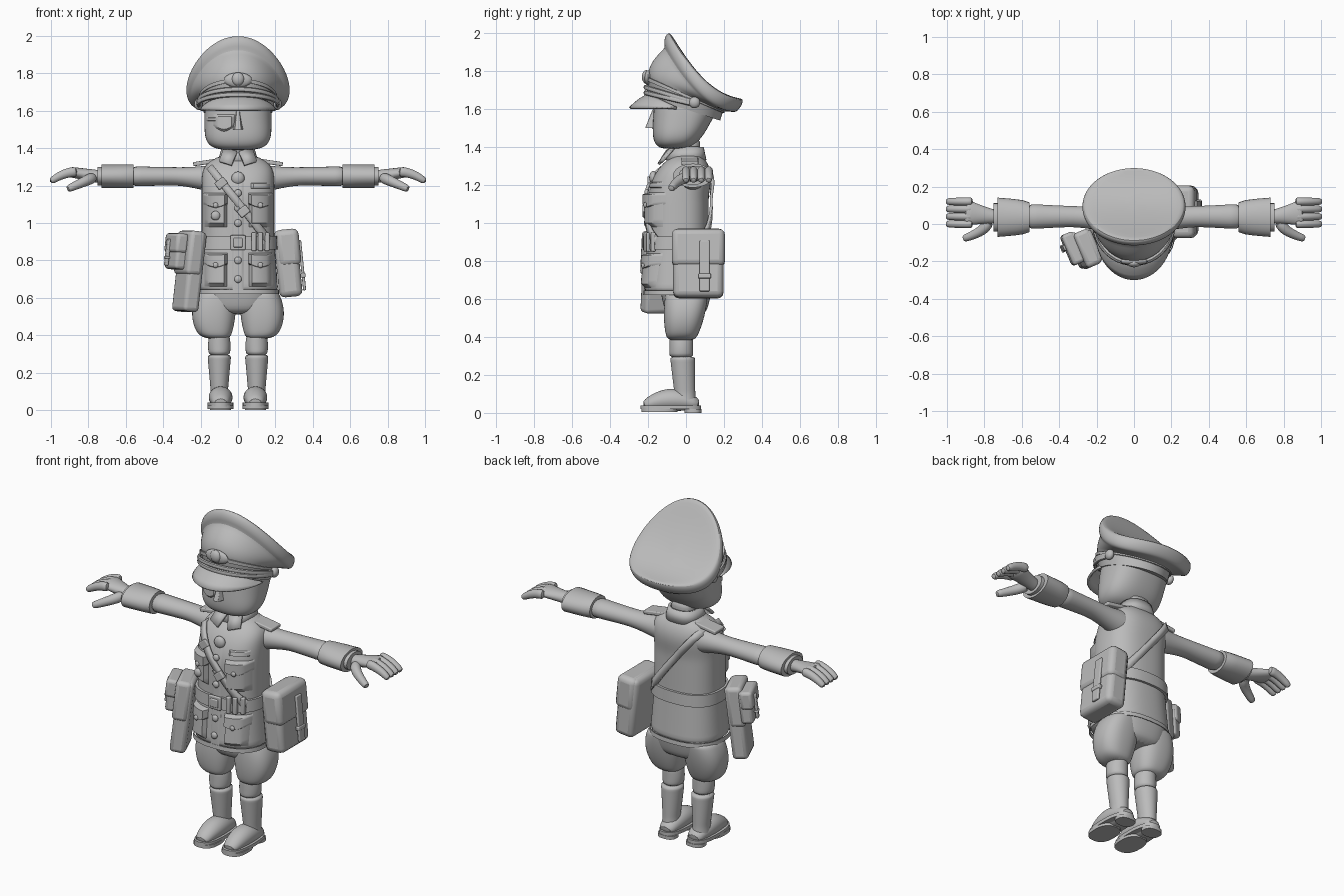
import bpy, bmesh
from math import sin, cos, pi, sqrt, copysign, radians
from mathutils import Vector, Matrix, Euler

old = bpy.data.objects.get("Cube")
if old:
    bpy.data.objects.remove(old)

grey = (0.5, 0.5, 0.5, 1)
clay = bpy.data.materials.new("plain_grey")
clay.use_nodes = True
clay.diffuse_color = grey
clay.node_tree.nodes["Principled BSDF"].inputs["Base Color"].default_value = grey


def finish(name, bm, mirror=False, smooth=False, solid=0, bevel=0):
    bmesh.ops.recalc_face_normals(bm, faces=bm.faces)
    mesh = bpy.data.meshes.new(name)
    bm.to_mesh(mesh)
    bm.free()
    mesh.materials.append(clay)
    part = bpy.data.objects.new(name, mesh)
    bpy.context.collection.objects.link(part)
    bpy.ops.object.select_all(action='DESELECT')
    part.select_set(True)
    bpy.context.view_layer.objects.active = part
    bpy.ops.object.shade_smooth_by_angle(angle=radians(40))
    if solid:
        thickness = part.modifiers.new("thickness", 'SOLIDIFY')
        thickness.thickness, thickness.offset = solid, 0
    if bevel:
        rounding = part.modifiers.new("rounding", 'BEVEL')
        rounding.width, rounding.segments = bevel, 3
    if smooth:
        part.modifiers.new("smoothing", 'SUBSURF').levels = 1
    if mirror:
        part.modifiers.new("mirror", 'MIRROR')


def loft(name, rings, caps=True, closed=True, **options):
    bm = bmesh.new()
    rows = [[bm.verts.new(point) for point in ring] for ring in rings]
    count = len(rows[0])
    for below, above in zip(rows, rows[1:]):
        for i in range(count if closed else count - 1):
            j = (i + 1) % count
            bm.faces.new((below[i], below[j], above[j], above[i]))
    if caps and closed:
        bm.faces.new(rows[0])
        bm.faces.new(rows[-1])
    finish(name, bm, **options)


def steps(count, start=0, end=1):
    return [start + (end - start) * i / (count - 1) for i in range(count)]


def power(value, exponent):
    return copysign(abs(value) ** exponent, value)


def oval(z, wide, deep, y=0, x=0, square=0.8):
    return [(x + wide * power(cos(a), square), y + deep * power(sin(a), square), z)
            for a in steps(33, 0, 2 * pi)[:-1]]


def stack(name, rule, low, high, count=13, **options):
    # Horizontal sections whose size follows a rule of height
    loft(name, [oval(z, *rule(z)) for z in steps(count, low, high)], smooth=True, **options)


def sweep(name, rule, count=6, sides=16, **options):
    # Round sections along a path; the rule gives position, side and upward radius
    spine = [rule(u) for u in steps(count)]
    points = [Vector(entry[0]) for entry in spine]
    rings = []
    for i, (point, wide, tall) in enumerate(spine):
        ahead = points[min(i + 1, count - 1)] - points[max(i - 1, 0)]
        side = Vector((0, 0, 1)).cross(ahead).normalized()
        up = ahead.normalized().cross(side)
        rings.append([Vector(point) + side * wide * cos(a) + up * tall * sin(a)
                      for a in steps(sides + 1, 0, 2 * pi)[:-1]])
    loft(name, rings, **options)


def ridge(name, ring, low, high, depth):
    # Raised band around a body
    loft(name, [ring(low, 0), ring(low, depth), ring(high, depth), ring(high, 0)], caps=False)


def box(name, size, at=(0, 0, 0), base=Matrix(), bevel=0.006, **options):
    bm = bmesh.new()
    bmesh.ops.create_cube(bm, size=1, matrix=base @ Matrix.Translation(at) @ Matrix.Diagonal((*size, 1)))
    finish(name, bm, bevel=bevel, **options)


def ball(name, at, wide, deep, tall, **options):
    bm = bmesh.new()
    shape = Matrix.Translation(at) @ Matrix.Diagonal((wide, deep, tall, 1))
    bmesh.ops.create_uvsphere(bm, u_segments=16, v_segments=10, radius=1, matrix=shape)
    finish(name, bm, **options)


def place(at, turn):
    return Matrix.Translation(at) @ Euler(turn).to_matrix().to_4x4()


def jacket(z):
    skirt = 0.08 * max(0, 0.9 - z)
    shoulder = max(0, z - 1.15) / 0.22
    return ((0.195 + skirt) * (1 - 0.62 * shoulder ** 6), (0.16 + skirt) * (1 - 0.62 * shoulder ** 3),
            0.05 * shoulder - 0.04)


def head(z):
    bulge = (1 - abs((z - 1.55) / 0.165) ** 4) ** 0.3
    rise = z - 1.42
    return 0.18 * bulge, (0.125 + 0.25 * rise) * bulge, 0.3 * rise - 0.055


def surface(x, z, body=jacket, side=-1):
    wide, deep, y = body(z)
    across = min(abs(x / wide), 0.99)
    return y + side * deep * (1 - across ** 2.5) ** 0.4


def around(z, depth):
    wide, deep, y = jacket(z)
    return oval(z, wide + depth, deep + depth, y)


def patch(name, x, z, wide, tall, depth, tip=0, body=jacket, **options):
    # Pillowed panel lying on the front of a body
    rows = []
    for v in steps(9):
        row = []
        for u in steps(9):
            px = x + wide * (u - 0.5)
            pz = z + tall * (v - 0.5) - tip * sin(pi * u) * (1 - v)
            lift = depth if 0 < u < 1 and 0 < v < 1 else 0
            row.append((px, surface(px, pz, body) - lift, pz))
        rows.append(row)
    loft(name, rows, closed=False, **options)


def stud(name, x, z, size, lift, **options):
    ball(name, (x, surface(x, z) - lift, z), size, size * 0.6, size, **options)


# Jacket, belt, collar and buttons
stack("jacket", jacket, 0.62, 1.37, count=20)
ridge("jacket_hem", around, 0.62, 0.645, 0.003)
ridge("belt", around, 0.86, 0.93, 0.014)
patch("front_placket", x=0, z=0.95, wide=0.06, tall=0.64, depth=0.006)
loft("collar", [oval(1.33, 0.1, 0.1), oval(1.4, 0.08, 0.075, y=0.01)], caps=False, solid=0.016)
loft("collar_points", [[(0.005, -0.1, 1.38), (0.075, -0.06, 1.4)], [(0.035, -0.145, 1.31), (0.1, -0.12, 1.33)]],
     closed=False, solid=0.014, mirror=True)
for z in (0.7, 0.8, 1, 1.08, 1.16):
    stud("jacket_button", 0, z, size=0.02, lift=0.01)
for name, size, lift in (("belt_buckle", 0.08, 0.018), ("buckle_plate", 0.05, 0.025)):
    box(name, (size, 0.016, size), (0, surface(0, 0.9) - lift, 0.895))
for x in steps(3, 0.085, 0.155):
    box("cartridge_loop", (0.026, 0.026, 0.1), (x, surface(x, 0.9) - 0.018, 0.9))

# Pockets, medal and badge
for label, z in (("chest", 1.07), ("hip", 0.75)):
    patch(label + "_pockets", x=0.12, z=z - 0.01, wide=0.12, tall=0.16, depth=0.025, mirror=True)
    patch(label + "_pocket_flaps", x=0.12, z=z + 0.06, wide=0.13, tall=0.06, depth=0.034, tip=0.025, mirror=True)
    stud(label + "_pocket_buttons", 0.12, z + 0.025, size=0.015, lift=0.036, mirror=True)
patch("ribbon_bar", x=0.12, z=1.2, wide=0.1, tall=0.03, depth=0.012)
stud("neck_medal", 0, 1.24, size=0.035, lift=0)
stud("breast_badge", -0.12, 1.04, size=0.025, lift=0.03)

# Shoulder boards and the strap over the right shoulder
box("shoulder_boards", (0.14, 0.09, 0.022), base=place((0.17, 0.02, 1.325), (0, 0.15, 0)), mirror=True)
strap = []
for side in (-1, 1):
    for x in steps(15, *(0.175, -0.15)[::-side]):
        edges = []
        for offset in (-0.02, 0.02):
            px, pz = x + offset * 0.78, 1.11 - 1.25 * x + offset * 0.62
            edges.append((px, surface(px, pz, side=side) + side * 0.014, pz))
        strap.append(edges)
loft("shoulder_strap", strap + strap[:1], closed=False, solid=0.014)
for x in (-0.09, 0.03):
    z = 1.1 - 1.25 * x
    box("strap_buckle", (0.045, 0.016, 0.06), base=place((x, surface(x, z) - 0.022, z), (0, 0.9, 0)))


# Sleeves, cuffs and hands
def sleeve(u):
    shoulder = max(0, 1 - 2 * u)
    bulge = shoulder ** 1.5
    return ((0.08 + u / 2, 0.04 - 0.015 * shoulder, 1.25 - 0.015 * shoulder),
            0.052 + 0.03 * bulge + 0.018 * u * u, 0.047 + 0.04 * bulge + 0.008 * u * u)


def finger(y):
    return lambda u: ((0.86 + 0.145 * u, y, 1.275 - 0.055 * u * u), 0.023 - 0.005 * u * u, 0.027 - 0.01 * u * u)


sweep("sleeves", sleeve, count=9, sides=20, smooth=True, mirror=True)
sweep("cuffs", lambda u: ((0.56 + 0.17 * u, 0.036, 1.25), 0.08 + 0.025 * sqrt(u), 0.063), sides=24, mirror=True)
sweep("shirt_cuffs", lambda u: ((0.7 + 0.05 * u, 0.036, 1.25), 0.075, 0.05), count=2, sides=24, mirror=True)
sweep("palms", lambda u: ((0.72 + 0.19 * u, 0.035 + 0.027 * u, 1.245 + 0.03 * u),
                          0.036 + 0.04 * u ** 1.5, 0.036 - 0.008 * u), smooth=True, mirror=True)
for label, y in zip(("index", "middle", "ring", "little"), steps(4, 0, 0.12)):
    sweep(label + "_fingers", finger(y), smooth=True, mirror=True)
sweep("thumbs", lambda u: ((0.77 + 0.145 * u, 0.02 - 0.1 * sqrt(u), 1.245 - 0.065 * u),
                           0.032 - 0.013 * u, 0.032 - 0.013 * u), smooth=True, mirror=True)


# Breeches
def seat(z):
    spread = sqrt((z - 0.51) / 0.17)
    return 0.13 + 0.075 * spread, 0.09 + 0.05 * spread, 0


def breeches(z):
    rise = (z - 0.38) / 0.26
    puff = sqrt(sin(0.85 * pi * rise))
    return (0.06 + 0.057 * puff, 0.065 + 0.03 * puff + 0.025 * rise, 0.03 * rise - 0.025,
            0.11 + 0.03 * puff - 0.02 * rise)


stack("breeches_seat", seat, 0.51, 0.68, count=6)
stack("breeches_legs", breeches, 0.38, 0.64, mirror=True)


# Boots
def foot(u):
    tall = 0.06 * sin(pi * (0.15 + 0.72 * u))
    return (0.093, 0.07 - 0.295 * u, 0.015 + 0.9 * tall), 0.065 * sin(pi * (0.22 + 0.58 * u)), tall


def shaft(z):
    flare = abs(z - 0.1)
    return 0.046 + 0.09 * flare, 0.055 + 0.06 * flare, -0.06 * z, 0.1, 1


stack("boot_shafts", shaft, 0.04, 0.3, mirror=True)
stack("knees", lambda z: (0.055 + 0.006 * sin(30 * (z - 0.29)), 0.063, -0.025, 0.1, 1), 0.29, 0.41, count=6, mirror=True)
sweep("boot_feet", foot, count=9, sides=20, smooth=True, mirror=True)
for name, low, deep, y in (("boot_welts", 0.02, 0.16, -0.08), ("boot_soles", 0.005, 0.095, -0.14), ("boot_heels", 0, 0.045, 0.037)):
    loft(name, [oval(z, min(0.07, deep * 1.25), deep, y, x=0.093) for z in (low, low + 0.02)], mirror=True)

# Head, nose and eye patch
stack("head", head, 1.39, 1.7, count=20)
stack("neck", lambda z: (0.07, 0.065, 0.01), 1.33, 1.45, count=4)
loft("nose", [[(side * (0.034 - 0.018 * u), y + 0.04 * u, 1.5 + 0.1 * u)
               for side, y in ((-1, -0.15), (-0.5, -0.215), (0.5, -0.215), (1, -0.15))] for u in steps(3)], bevel=0.003)
patch("eye_patch", x=-0.075, z=1.55, wide=0.11, tall=0.06, depth=0.012, tip=0.03, body=head)
patch("eye_patch_strap", x=-0.14, z=1.555, wide=0.06, tall=0.02, depth=0.01, body=head)


# Cap: tilted band, flared crown with a rolled rim, peak and cord
def band(z, depth=0, radius=0.2):
    return [Vector(((radius + depth) * sin(a), -0.005 - (radius + depth) * cos(a), z + (0.06 + 0.4 * (z - 1.6)) * cos(a)))
            for a in steps(49, 0, 2 * pi)[:-1]]


def rim(scale, lift):
    ring = []
    for a in steps(49, 0, 2 * pi)[:-1]:
        y = 0.092 - 0.195 * scale * cos(a)
        slope = (0.29 - y) / 0.39
        ring.append(Vector((0.27 * scale * sin(a), y + lift / 2, 1.62 + 0.35 * slope ** 2 + lift)))
    return ring


roll = [rim(0.95 + 0.08 * cos(a), 0.035 * sin(a)) for a in steps(6, -pi / 2, pi / 2)]
# Crown wall swells forward between band and rim
wall = [[low.lerp(high, u) + Vector((0, -0.025 * max(0, -low.y / 0.2) * sin(pi * u), 0))
         for low, high in zip(band(1.68, radius=0.197), roll[0])] for u in (0, 0.3, 0.6, 0.9)]
loft("cap_crown", [band(1.64, radius=0.19)] + wall + roll + [rim(scale, 0.035) for scale in (0.7, 0.4, 0.15)], smooth=True)
loft("cap_band", [band(1.6, radius=0.185), band(1.68)])
ridge("cap_band_piping", band, 1.665, 1.68, 0.007)
half_turn = steps(25, -pi / 2, pi / 2)
loft("cap_peak", [[((0.188 + 0.012 * u) * sin(a), -0.05 - (0.14 + 0.105 * u) * cos(a), 1.605 + 0.07 * (1 - u ** 1.5) * cos(a))
                   for a in half_turn] for u in steps(5)], closed=False, solid=0.014)
for drop in (0, 0.014):
    def cord(u):
        a = 3.5 * (u - 0.5)
        return (0.212 * sin(a), -0.214 * cos(a), 1.65 - drop + (0.065 - drop) * cos(a)), 0.01, 0.013
    sweep("cap_cord", cord, count=25, sides=8)
ball("cap_cord_buttons", (0.212, 0.045, 1.635), 0.022, 0.03, 0.03, mirror=True)
ball("cap_wreath", (0, -0.2, 1.765), 0.075, 0.02, 0.04)
ball("cap_badge", (0, -0.21, 1.77), 0.034, 0.022, 0.036)


# Bags: body, wrap-over flap and closing strap
def bag(name, base, thick, wide, tall, out, strap=True):
    soft = thick / 4
    box(name, (thick, wide, tall), base=base, bevel=soft)
    box(name + "_flap", (thick, wide + 0.015, tall * 0.55), (out * 0.01, 0, tall * 0.23), base, bevel=soft)
    if strap:
        face = out * (thick / 2 + 0.012)
        box(name + "_strap", (0.016, wide / 5, tall * 0.75), (face, wide / 8, -tall / 20), base)
        box(name + "_loop", (0.025, wide / 4, tall / 14), (face, wide / 8, -tall / 5), base)


bag("satchel", place((0.267, 0.065, 0.785), (0, -0.1, 0)), thick=0.125, wide=0.265, tall=0.36, out=1)
holster = place((-0.26, -0.135, 0.74), (0, 0.12, 0.4))
bag("holster", holster, thick=0.09, wide=0.185, tall=0.43, out=-1, strap=False)
bag("pouch", holster @ Matrix.Translation((-0.07, 0.03, 0.1)), thick=0.07, wide=0.16, tall=0.19, out=-1)
